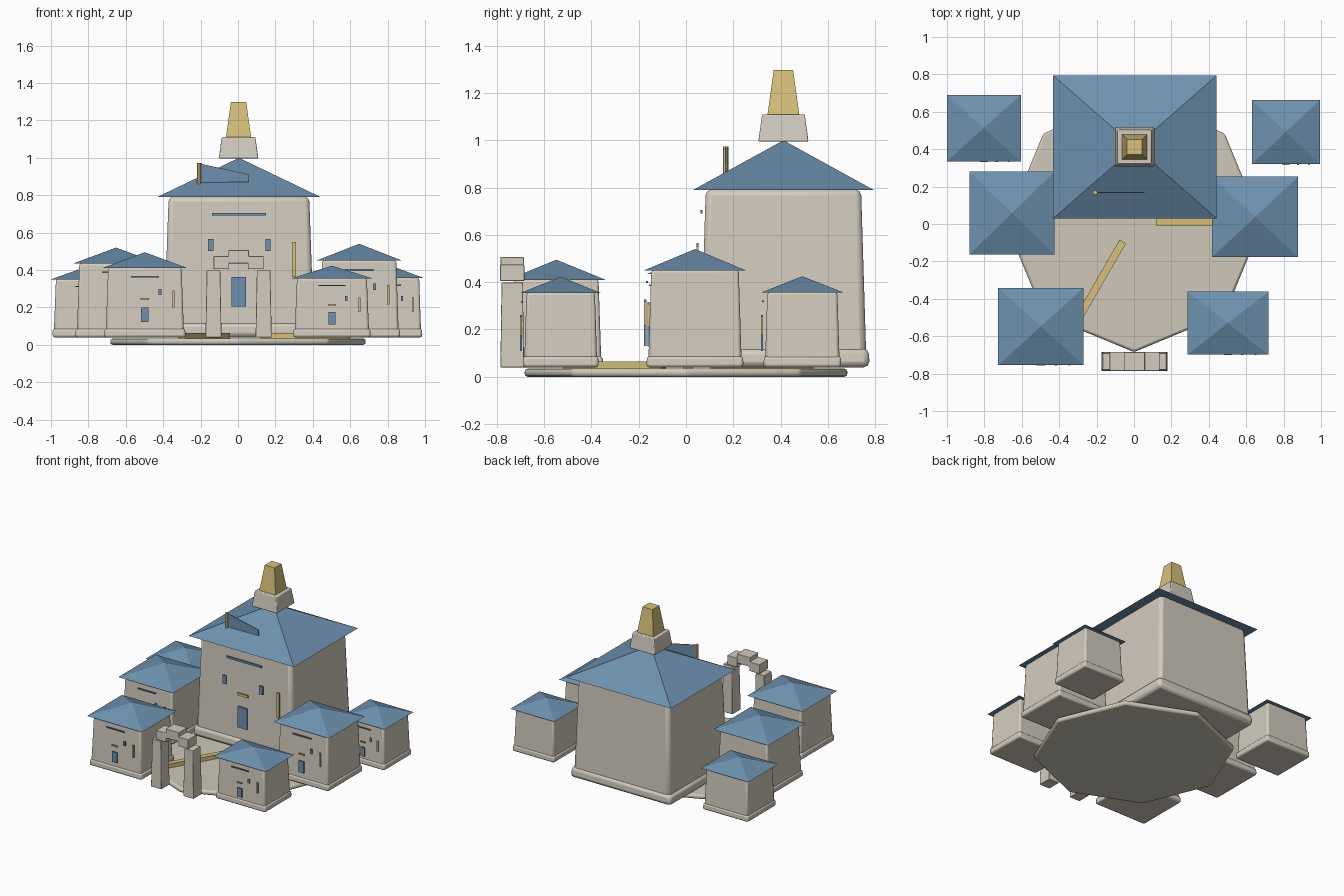
import bpy, bmesh, math

if "Cube" in bpy.data.objects:
    bpy.data.objects.remove(bpy.data.objects["Cube"])


def material(name, rgb):
    m = bpy.data.materials.new(name)
    m.diffuse_color = (*rgb, 1)
    m.use_nodes = True
    m.node_tree.nodes["Principled BSDF"].inputs["Base Color"].default_value = m.diffuse_color
    return m


STONE = material("pale_stone", (0.65, 0.60, 0.52))
GROUND = material("courtyard_stone", (0.62, 0.58, 0.48))
BLUE = material("slate_blue", (0.155, 0.285, 0.43))
GOLD = material("gold", (0.68, 0.53, 0.20))


def add(name, bm, mat, bevel=0.0):
    bmesh.ops.recalc_face_normals(bm, faces=bm.faces)
    me = bpy.data.meshes.new(name)
    bm.to_mesh(me)
    bm.free()
    ob = bpy.data.objects.new(name, me)
    bpy.context.collection.objects.link(ob)
    me.materials.append(mat)
    if bevel:
        mod = ob.modifiers.new("soft_edges", 'BEVEL')
        mod.width, mod.segments = bevel, 2
        bpy.ops.object.select_all(action='DESELECT')
        ob.select_set(True)
        bpy.context.view_layer.objects.active = ob
        bpy.ops.object.shade_smooth_by_angle(angle=math.radians(30))
    return ob


def frustum(name, mat, center, low, high, z0, z1, bevel=0.0):
    """Four-sided block; low and high are half sizes at the two ends."""
    bm = bmesh.new()
    bmesh.ops.create_cube(bm, size=2)
    for v in bm.verts:
        r, z = (high, z1) if v.co.z > 0 else (low, z0)
        v.co = (center[0] + v.co.x * r[0], center[1] + v.co.y * r[1], z)
    bmesh.ops.remove_doubles(bm, verts=bm.verts, dist=1e-5)
    return add(name, bm, mat, bevel)


def block(name, mat, x0, x1, y0, y1, z0, z1, bevel=0.0):
    half = ((x1 - x0) / 2, (y1 - y0) / 2)
    return frustum(name, mat, ((x0 + x1) / 2, (y0 + y1) / 2), half, half, z0, z1, bevel)


def building(name, c, r, eave, apex, plinth, bevel, two_windows=False):
    """Tapered walls on a plinth, pyramid roof, and fittings on the front."""
    def s(k):
        return (r[0] * k, r[1] * k)
    floor = 0.04
    h = eave - floor
    frustum(name + "_plinth", STONE, c, s(0.955), s(0.945), floor, floor + plinth, bevel)
    frustum(name + "_walls", STONE, c, s(0.92), s(0.86), floor + 0.005, eave + 0.002, bevel)
    frustum(name + "_roof", BLUE, c, s(1), (0, 0), eave, apex)

    def plate(part, mat, x, half, za, zb, y):
        cx = c[0] + x * r[0]
        w = half * r[0]
        block(f"{name}_{part}", mat, cx - w, cx + w, c[1] - y - 0.005, c[1] - y + 0.004,
              floor + za * h, floor + zb * h)

    low_y = 0.92 * r[1] + 0.012
    high_y = 0.86 * r[1] + 0.018
    plate("door", BLUE, 0, 0.088, 0.22, 0.43, low_y)
    plate("lintel", GOLD, 0, 0.10, 0.54, 0.565, low_y)
    plate("frieze", BLUE, 0, 0.33, 0.868, 0.888, high_y)
    plate("right_window", BLUE, 0.355, 0.033, 0.615, 0.70, low_y)
    if two_windows:
        plate("left_window", BLUE, -0.345, 0.033, 0.615, 0.70, low_y)
    plate("banner", GOLD, 0.675, 0.025, 0.43, 0.68, low_y)


# Octagonal courtyard slab
bm = bmesh.new()
bmesh.ops.create_cone(bm, cap_ends=True, segments=8, radius1=0.685, radius2=0.685, depth=0.034)
bmesh.ops.translate(bm, verts=bm.verts, vec=(0, 0, 0.017))
add("courtyard", bm, GROUND, 0.013)

# Great hall and the six houses around it
building("hall", (0.005, 0.412), (0.437, 0.382), 0.79, 1.0, 0.08, 0.025, True)
houses = [
    ("back_left_house", (-0.803, 0.513), (0.198, 0.178), 0.35, 0.42),
    ("left_house", (-0.652, 0.058), (0.228, 0.222), 0.435, 0.52),
    ("front_left_house", (-0.498, -0.548), (0.228, 0.207), 0.41, 0.495),
    ("front_right_house", (0.502, -0.530), (0.217, 0.168), 0.355, 0.423),
    ("right_house", (0.648, 0.038), (0.230, 0.215), 0.45, 0.54),
    ("back_right_house", (0.812, 0.492), (0.182, 0.172), 0.357, 0.425),
]
for name, c, r, eave, apex in houses:
    building(name, c, r, eave, apex, 0.047, 0.012)

# Finial on the hall roof
top = (0.003, 0.412)
frustum("finial_base", STONE, top, (0.106, 0.106), (0.09, 0.09), 0.995, 1.11, 0.005)
frustum("finial_spire", GOLD, top, (0.067, 0.067), (0.041, 0.041), 1.11, 1.297)

# Flag standing on the front slope of the hall roof
bm = bmesh.new()
bmesh.ops.create_cone(bm, cap_ends=True, segments=8, radius1=0.012, radius2=0.012, depth=0.12)
bmesh.ops.translate(bm, verts=bm.verts, vec=(-0.208, 0.168, 0.913))
add("flag_pole", bm, GOLD)
bm = bmesh.new()
outline = [(-0.2, 0.968), (0.055, 0.912), (0.055, 0.87), (-0.2, 0.868)]
face = bm.faces.new([bm.verts.new((x, 0.165, z)) for x, z in outline])
ext = bmesh.ops.extrude_face_region(bm, geom=[face])
bmesh.ops.translate(bm, vec=(0, 0.006, 0),
                    verts=[g for g in ext["geom"] if isinstance(g, bmesh.types.BMVert)])
add("flag_pennant", bm, BLUE)

# Gateway: two pillars and stepped arch stones
gate_y = -0.735
for side, label in ((-1, "left"), (1, "right")):
    frustum(f"gate_{label}_pillar", STONE, (0.003 + side * 0.134, gate_y),
            (0.043, 0.05), (0.036, 0.045), 0.04, 0.398, 0.003)
    x = 0.003 + side * 0.092
    block(f"gate_{label}_arch_stone", STONE, x - 0.042, x + 0.042,
          gate_y - 0.051, gate_y + 0.051, 0.405, 0.474, 0.003)
block("gate_keystone", STONE, -0.052, 0.058, gate_y - 0.05, gate_y + 0.05, 0.436, 0.506, 0.003)

# Three golden walkways radiating from the centre
for i in range(3):
    walk = block(f"walkway_{i + 1}", GOLD, 0.12, 0.60, -0.02, 0.02, 0.03, 0.064)
    walk.rotation_euler.z = i * math.tau / 3
    walk.location.y = 0.01
